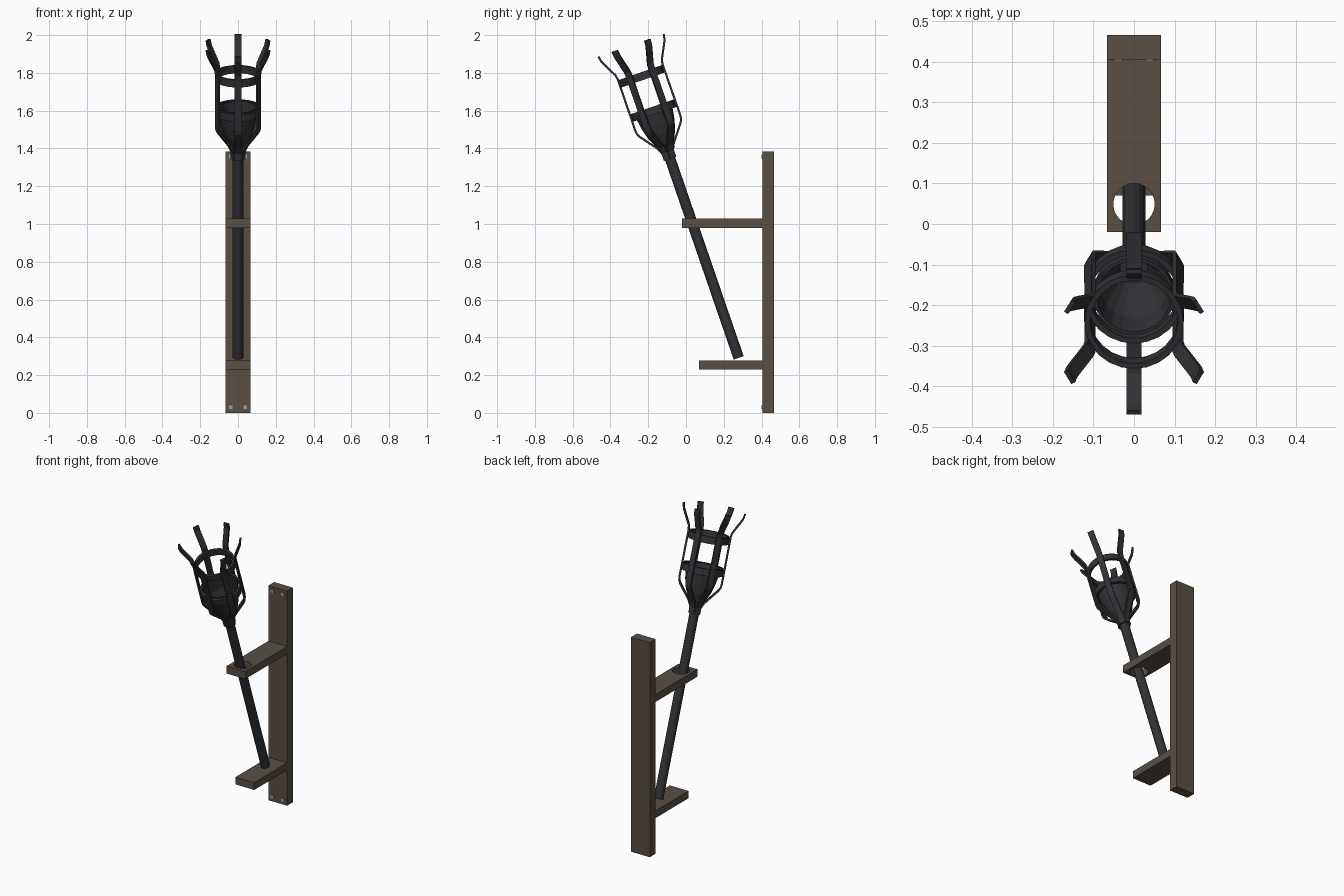
import bpy, bmesh, math
from mathutils import Matrix, Vector

if "Cube" in bpy.data.objects:
    bpy.data.objects.remove(bpy.data.objects["Cube"])

def material(name, col):
    m = bpy.data.materials.new(name)
    m.diffuse_color = (*col, 1)
    m.use_nodes = True
    m.node_tree.nodes["Principled BSDF"].inputs["Base Color"].default_value = m.diffuse_color
    return m

WOOD = material("wood", (0.10, 0.078, 0.06))
IRON = material("iron", (0.032, 0.032, 0.037))
NAIL = material("nail", (0.35, 0.34, 0.33))

# Tilted frame of the torch: origin at the pole's lower end
TILT = Matrix.Translation((0, 0.279, 0.291)) @ Matrix.Rotation(math.radians(19), 4, 'X')

def add(name, bm, mat, matrix=None):
    bmesh.ops.recalc_face_normals(bm, faces=bm.faces)
    me = bpy.data.meshes.new(name)
    bm.to_mesh(me)
    bm.free()
    if matrix is not None:
        me.transform(matrix)
    me.materials.append(mat)
    ob = bpy.data.objects.new(name, me)
    bpy.context.collection.objects.link(ob)
    return ob

def box(name, lo, hi, mat):
    lo, hi = Vector(lo), Vector(hi)
    bm = bmesh.new()
    bmesh.ops.create_cube(bm, size=1, matrix=Matrix.Translation((lo + hi) / 2)
                          @ Matrix.Diagonal((*(hi - lo), 1)))
    return add(name, bm, mat)

def lathe(name, profile, sides, mat, matrix=None, closed=False):
    """Revolve (radius, height) points about z; open profiles get end caps."""
    bm = bmesh.new()
    rings = [[bm.verts.new((r * math.cos(a), r * math.sin(a), z))
              for a in (2 * math.pi * i / sides for i in range(sides))]
             for r, z in profile]
    pairs = list(zip(rings, rings[1:])) + ([(rings[-1], rings[0])] if closed else [])
    for a, b in pairs:
        for i in range(sides):
            j = (i + 1) % sides
            bm.faces.new((a[i], a[j], b[j], b[i]))
    if not closed:
        bm.faces.new(rings[0])
        bm.faces.new(rings[-1])
    return add(name, bm, mat, matrix)

def strap(name, path, width, thick, mat, matrix):
    """Flat bar following (radius, height) points in the local xz plane."""
    pts = [Vector(p) for p in path]
    bm, rows = bmesh.new(), []
    for i, p in enumerate(pts):
        t = (pts[min(i + 1, len(pts) - 1)] - pts[max(i - 1, 0)]).normalized()
        n = Vector((t.y, -t.x)) * thick / 2
        rows.append([bm.verts.new((q.x, y, q.y)) for q, y in
                     ((p + n, -width / 2), (p + n, width / 2),
                      (p - n, width / 2), (p - n, -width / 2))])
    for a, b in zip(rows, rows[1:]):
        for i in range(4):
            j = (i + 1) % 4
            bm.faces.new((a[i], a[j], b[j], b[i]))
    bm.faces.new(rows[0])
    bm.faces.new(rows[-1])
    return add(name, bm, mat, matrix)

# Wall mount
W = 0.067
box("back_board", (-W, 0.405, 0), (W, 0.465, 1.385), WOOD)
box("lower_bracket", (-W, 0.07, 0.23), (W, 0.405, 0.277), WOOD)
upper = box("upper_bracket", (-W, -0.02, 0.98), (W, 0.405, 1.028), WOOD)

# Hole in the upper bracket for the pole
cutter = lathe("hole_cutter", [(0.051, 0.9), (0.051, 1.1)], 24, WOOD,
               Matrix.Translation((0, 0.049, 0)))
cutter.hide_render = True
mod = upper.modifiers.new("hole", 'BOOLEAN')
mod.operation, mod.solver, mod.object = 'DIFFERENCE', 'EXACT', cutter
bpy.context.view_layer.objects.active = upper
bpy.ops.object.modifier_apply(modifier=mod.name)
bpy.data.objects.remove(cutter)

# Nails at the board's corners
for z in (0.03, 1.358):
    for x in (-0.038, 0.038):
        box("nail", (x - 0.01, 0.401, z - 0.01), (x + 0.01, 0.41, z + 0.01), NAIL)

# Torch pole
lathe("pole", [(0.028, 0), (0.028, 1.2)], 12, IRON, TILT)

# Open fuel bowl
lathe("bowl", [(0.026, 1.165), (0.05, 1.20), (0.075, 1.25), (0.091, 1.31), (0.099, 1.36),
               (0.1, 1.405), (0.092, 1.405), (0.084, 1.32), (0.035, 1.2)], 20, IRON, TILT)

# Cage hoops
for name, z in (("lower_hoop", 1.385), ("upper_hoop", 1.577)):
    lathe(name, [(0.108, z - 0.021), (0.122, z - 0.021),
                 (0.122, z + 0.021), (0.108, z + 0.021)], 24, IRON, TILT, closed=True)

# Six flared cage bars
BAR = [(0.029, 1.115), (0.030, 1.155), (0.046, 1.188), (0.113, 1.275), (0.123, 1.293),
       (0.126, 1.315), (0.125, 1.60), (0.129, 1.625), (0.165, 1.695), (0.177, 1.72), (0.183, 1.75)]
for k in range(6):
    strap("cage_bar", BAR, 0.036, 0.011, IRON,
          TILT @ Matrix.Rotation(math.radians(90 + 60 * k), 4, 'Z'))
